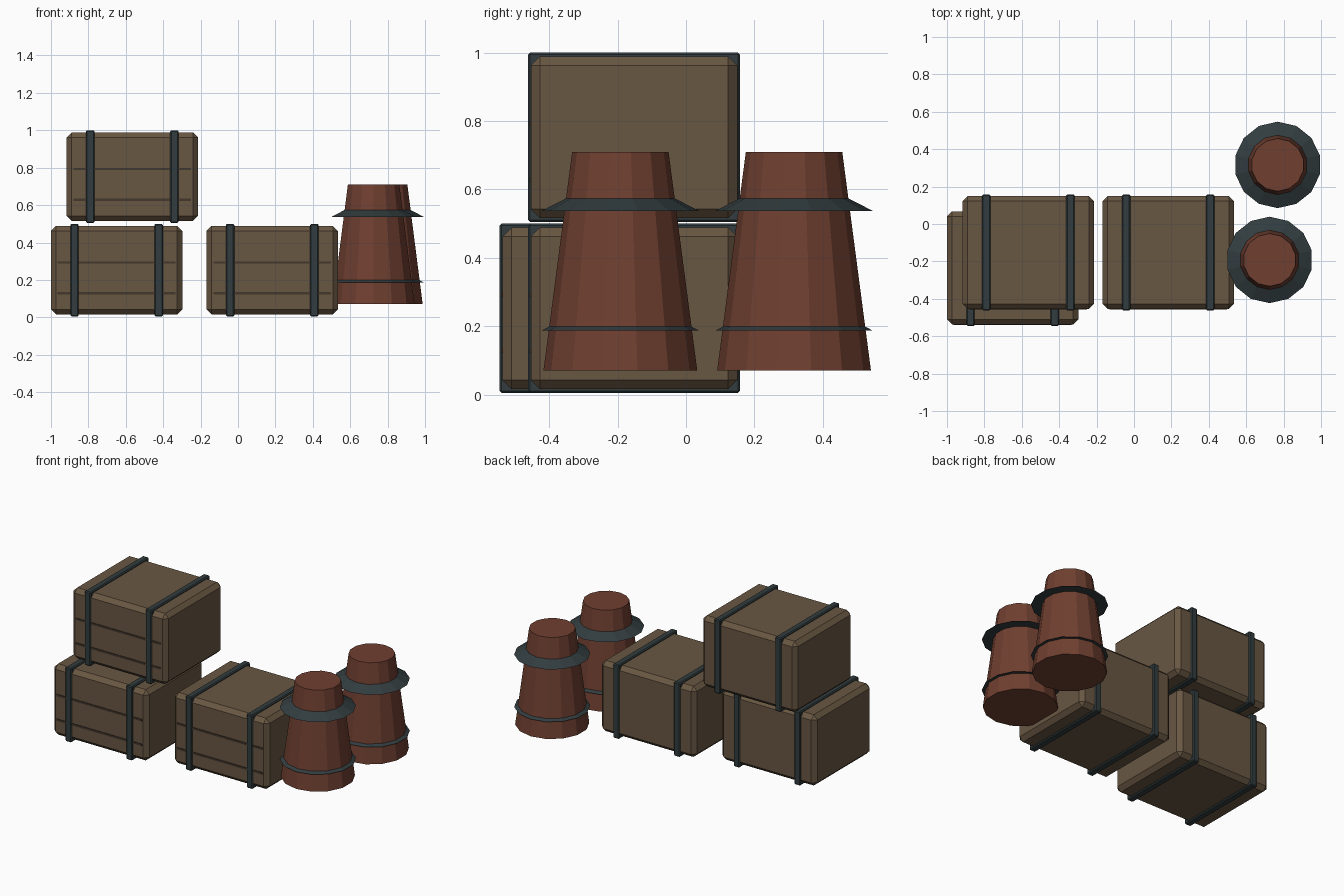
import bpy, bmesh
from mathutils import Matrix

if "Cube" in bpy.data.objects:
    bpy.data.objects.remove(bpy.data.objects["Cube"])


def material(name, rgb):
    m = bpy.data.materials.new(name)
    m.diffuse_color = (*rgb, 1)
    m.use_nodes = True
    m.node_tree.nodes["Principled BSDF"].inputs["Base Color"].default_value = m.diffuse_color
    return m


WOOD = material("wood", (0.14, 0.095, 0.055))
SEAM = material("dark_seam", (0.055, 0.038, 0.026))
IRON = material("iron", (0.032, 0.046, 0.05))
RUST = material("red_wood", (0.16, 0.05, 0.03))


def finish(bm, name, mat):
    me = bpy.data.meshes.new(name)
    bm.to_mesh(me)
    bm.free()
    me.materials.append(mat)
    ob = bpy.data.objects.new(name, me)
    bpy.context.collection.objects.link(ob)
    return ob


def box(name, centre, size, mat, chamfer=0.0):
    bm = bmesh.new()
    bmesh.ops.create_cube(bm, size=1, matrix=Matrix.Translation(centre) @ Matrix.Diagonal((*size, 1)))
    if chamfer:
        bmesh.ops.bevel(bm, geom=bm.edges[:], offset=chamfer, segments=1,
                        affect='EDGES', profile=0.5)
    return finish(bm, name, mat)


def cone(name, x, y, z0, z1, r0, r1, mat, sides=14):
    bm = bmesh.new()
    bmesh.ops.create_cone(bm, cap_ends=True, segments=sides, radius1=r0, radius2=r1,
                          depth=z1 - z0, matrix=Matrix.Translation((x, y, (z0 + z1) / 2)))
    return finish(bm, name, mat)


def crate(name, x, y, z):
    # chamfered body
    box(name + "_body", (x, y, z + 0.2525), (0.702, 0.604, 0.473), WOOD, 0.027)
    # two iron straps wrapping the body
    for i, dx in enumerate((-0.225, 0.225)):
        box(f"{name}_strap_{i}", (x + dx, y, z + 0.2525), (0.045, 0.62, 0.495), IRON, 0.006)
    # plank seams on the front
    for i, dz in enumerate((0.128, 0.293)):
        box(f"{name}_seam_{i}", (x, y - 0.302, z + dz), (0.63, 0.008, 0.013), SEAM)


def barrel(name, x, y):
    # tapered body with two flared hoops
    cone(name + "_body", x, y, 0.07, 0.71, 0.225, 0.141, RUST)
    for i, z in enumerate((0.187, 0.537)):
        cone(f"{name}_hoop_{i}", x, y, z, z + 0.037, 0.231, 0.159, IRON)


crate("lower_left_crate", -0.649, -0.235, 0.0)
crate("top_crate", -0.565, -0.152, 0.5)
crate("lower_right_crate", 0.183, -0.152, 0.0)
barrel("front_barrel", 0.725, -0.192)
barrel("back_barrel", 0.768, 0.316)
